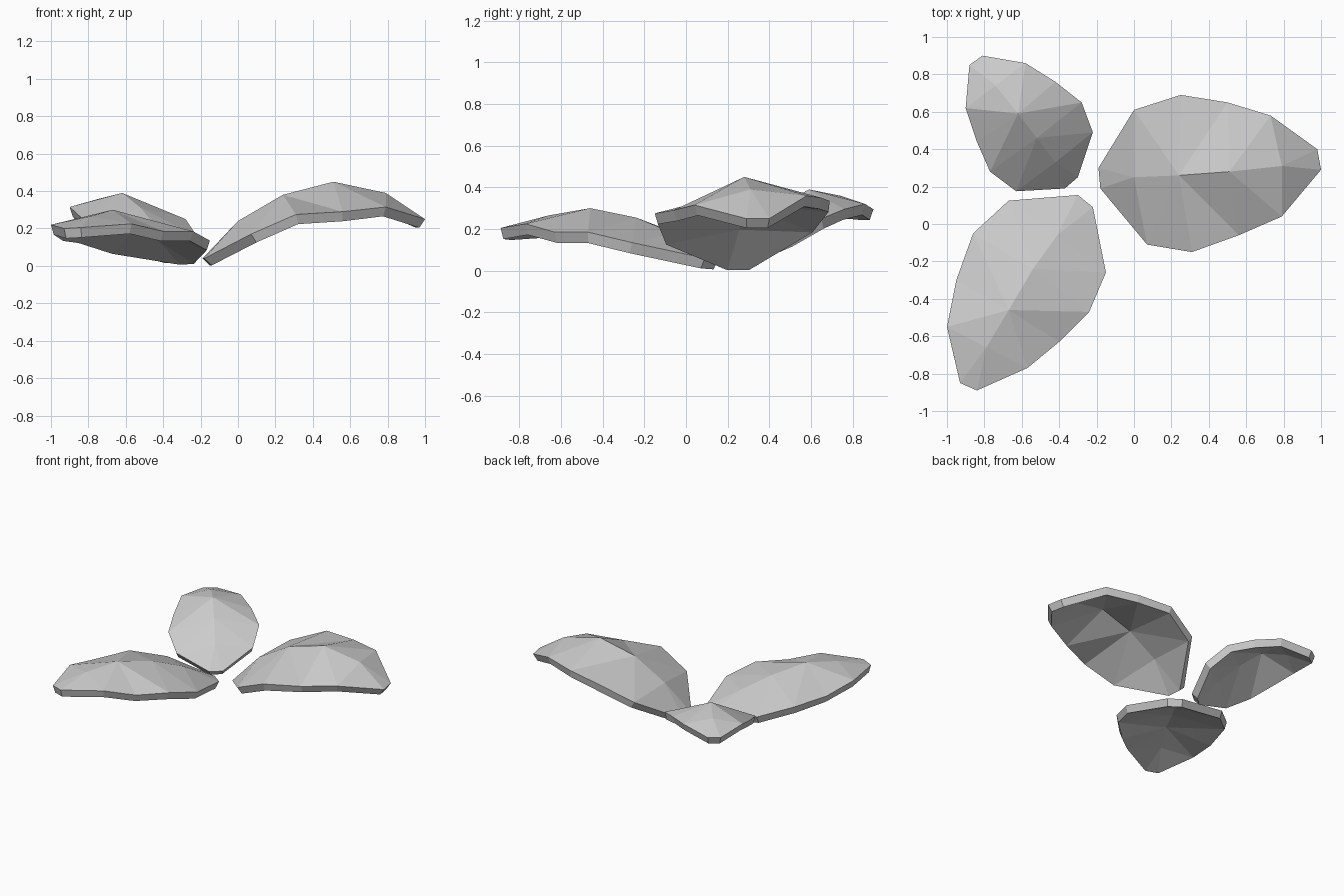
import bpy
import bmesh

cube = bpy.data.objects.get("Cube")
if cube:
    bpy.data.objects.remove(cube, do_unlink=True)

# One plain grey for every leaf
grey = bpy.data.materials.new("light_grey")
grey.use_nodes = True
colour = (0.6, 0.6, 0.6, 1)
grey.diffuse_color = colour
grey.node_tree.nodes["Principled BSDF"].inputs["Base Color"].default_value = colour


def make_leaf(name, base, ribs, tip, hub):
    """Folded leaf: base pair, ribs of (left edge, midrib, right edge), tip pair.
    Panels are split by diagonals that radiate from the hub rib."""
    bm = bmesh.new()
    base_left, base_right = [bm.verts.new(p) for p in base]
    tip_left, tip_right = [bm.verts.new(p) for p in tip]
    rows = [[bm.verts.new(p) for p in rib] for rib in ribs]

    def face(*verts):
        bm.faces.new(verts)

    # Base and tip fans
    left, mid, right = rows[0]
    face(base_left, mid, left)
    face(base_left, base_right, mid)
    face(base_right, right, mid)
    left, mid, right = rows[-1]
    face(left, mid, tip_left)
    face(mid, tip_right, tip_left)
    face(mid, right, tip_right)

    # Blade panels on both sides of the midrib
    for i, (near, far) in enumerate(zip(rows, rows[1:])):
        l0, m0, r0 = near
        l1, m1, r1 = far
        if i < hub:
            face(m0, m1, l0)
            face(m1, l1, l0)
            face(m0, r0, m1)
            face(r0, r1, m1)
        else:
            face(m0, m1, l1)
            face(m0, l1, l0)
            face(m0, r1, m1)
            face(m0, r0, r1)

    mesh = bpy.data.meshes.new(name)
    bm.to_mesh(mesh)
    bm.free()
    mesh.materials.append(grey)
    leaf = bpy.data.objects.new(name, mesh)
    bpy.context.collection.objects.link(leaf)

    # Thickness below the upper surface
    solid = leaf.modifiers.new("thickness", "SOLIDIFY")
    solid.thickness = 0.055
    solid.offset = -1
    return leaf


make_leaf(
    "large_leaf",
    base=[(-.19, .30, .04), (-.18, .19, .04)],
    ribs=[
        [(0, .61, .23), (0, .25, .24), (.07, -.11, .17)],
        [(.25, .69, .335), (.24, .26, .38), (.31, -.15, .275)],
        [(.5, .65, .35), (.51, .28, .45), (.56, -.06, .29)],
        [(.73, .58, .36), (.79, .31, .39), (.79, .04, .315)],
    ],
    tip=[(.98, .40, .25), (1, .29, .25)],
    hub=1,
)

make_leaf(
    "front_leaf",
    base=[(-.22, .09, .06), (-.30, .155, .055)],
    ribs=[
        [(-.15, -.26, .135), (-.41, -.06, .18), (-.67, .125, .115)],
        [(-.24, -.47, .185), (-.54, -.24, .255), (-.86, -.05, .175)],
        [(-.40, -.63, .185), (-.67, -.46, .30), (-.95, -.30, .185)],
        [(-.57, -.77, .225), (-.79, -.66, .265), (-1, -.55, .22)],
    ],
    tip=[(-.84, -.89, .205), (-.93, -.85, .20)],
    hub=2,
)

make_leaf(
    "back_leaf",
    base=[(-.37, .19, .055), (-.30, .25, .055)],
    ribs=[
        [(-.63, .175, .13), (-.42, .33, .19), (-.22, .49, .16)],
        [(-.77, .28, .21), (-.52, .46, .31), (-.28, .65, .25)],
        [(-.84, .44, .26), (-.62, .59, .39), (-.42, .76, .295)],
        [(-.90, .62, .315), (-.74, .74, .36), (-.58, .86, .32)],
    ],
    tip=[(-.88, .85, .295), (-.81, .90, .295)],
    hub=2,
)
